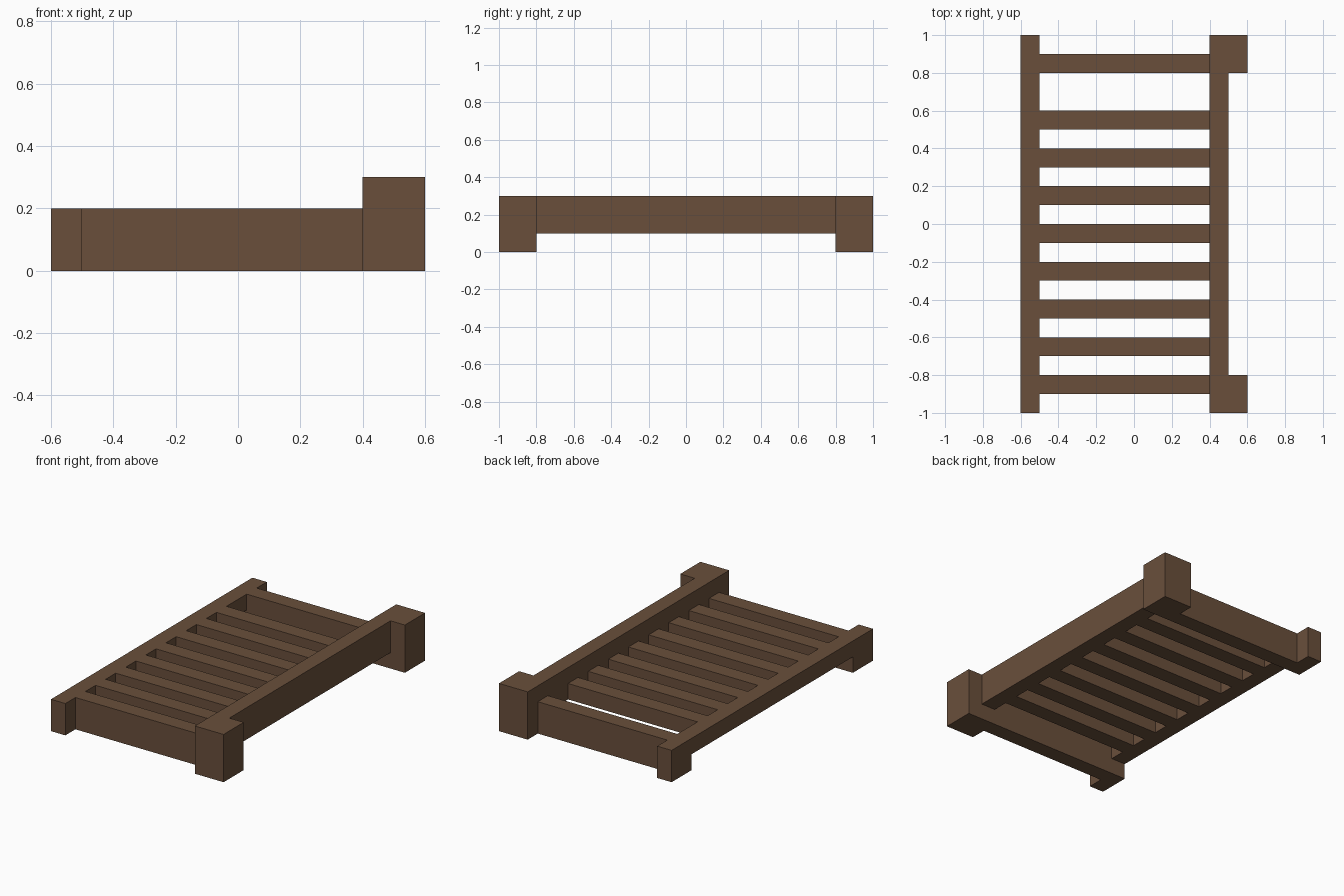
import bpy, bmesh

if "Cube" in bpy.data.objects:
    bpy.data.objects.remove(bpy.data.objects["Cube"])

wood = bpy.data.materials.new("brown wood")
wood.diffuse_color = (0.142, 0.078, 0.044, 1)
wood.use_nodes = True
wood.node_tree.nodes["Principled BSDF"].inputs["Base Color"].default_value = wood.diffuse_color


def finish(bm, name):
    bmesh.ops.recalc_face_normals(bm, faces=bm.faces)
    mesh = bpy.data.meshes.new(name)
    bm.to_mesh(mesh)
    bm.free()
    mesh.materials.append(wood)
    ob = bpy.data.objects.new(name, mesh)
    bpy.context.collection.objects.link(ob)
    return ob


def box(name, x, y, z):
    bm = bmesh.new()
    bmesh.ops.create_cube(bm, size=1)
    for v in bm.verts:
        for i, (a, b) in enumerate((x, y, z)):
            v.co[i] = a if v.co[i] < 0 else b
    return finish(bm, name)


def bridge(name, x0, x1, top):
    """Rail with a foot at each end: a side profile extruded along x."""
    prof = [(-1, 0), (-.8, 0), (-.8, .1), (.8, .1), (.8, 0), (1, 0), (1, top), (-1, top)]
    bm = bmesh.new()
    face = bm.faces.new([bm.verts.new((x0, y, z)) for y, z in prof])
    ext = bmesh.ops.extrude_face_region(bm, geom=[face], use_keep_orig=True)
    new = [g for g in ext["geom"] if isinstance(g, bmesh.types.BMVert)]
    bmesh.ops.translate(bm, verts=new, vec=(x1 - x0, 0, 0))
    return finish(bm, name)


# Low and tall side rails
bridge("low_rail", -.6, -.5, .2)
bridge("tall_rail", .4, .5, .3)

# Outer halves of the thick posts on the tall side, and full-depth end boards
for label, s in (("front", -1), ("back", 1)):
    box(label + "_post", (.5, .6), sorted((.8 * s, s)), (0, .3))
    box(label + "_end_board", (-.5, .4), sorted((.8 * s, .9 * s)), (0, .2))

# Slats between the rails
for i in range(7):
    y = -.7 + .2 * i
    box(f"slat_{i + 1}", (-.5, .4), (y, y + .1), (.1, .2))
